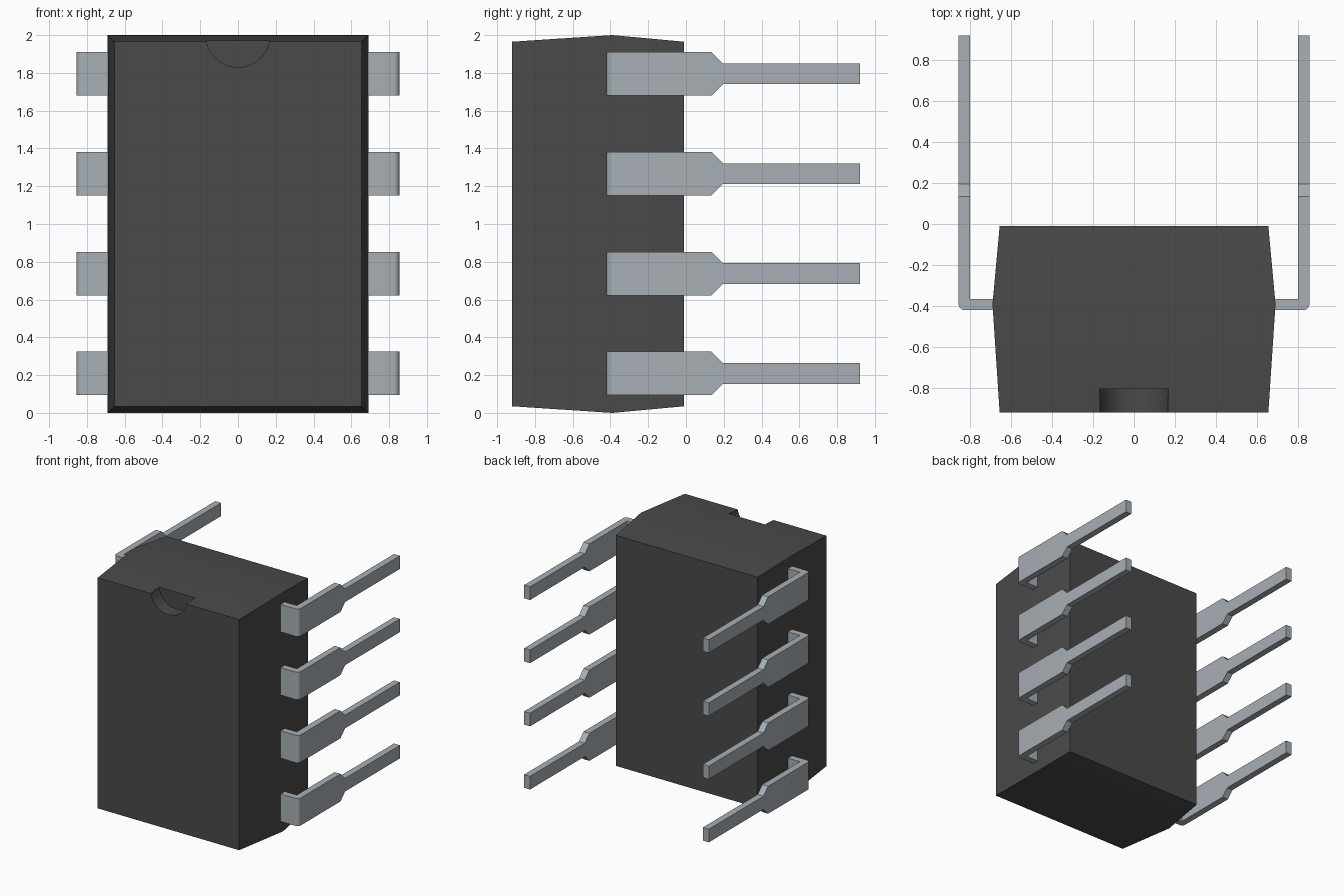
import bpy, bmesh, math

cube = bpy.data.objects.get("Cube")
if cube:
    bpy.data.objects.remove(cube, do_unlink=True)


def material(name, rgb, roughness, metallic=0.0):
    m = bpy.data.materials.new(name)
    m.use_nodes = True
    m.diffuse_color = (*rgb, 1)
    bsdf = m.node_tree.nodes["Principled BSDF"]
    bsdf.inputs["Base Color"].default_value = (*rgb, 1)
    bsdf.inputs["Roughness"].default_value = roughness
    bsdf.inputs["Metallic"].default_value = metallic
    return m


def loft(name, rings, mat):
    """Bridge a list of four-point rings into a closed solid."""
    bm = bmesh.new()
    loops = [[bm.verts.new(p) for p in ring] for ring in rings]
    for a, b in zip(loops, loops[1:]):
        for i in range(4):
            j = (i + 1) % 4
            bm.faces.new((a[i], a[j], b[j], b[i]))
    bm.faces.new(loops[0])
    bm.faces.new(loops[-1])
    bmesh.ops.remove_doubles(bm, verts=bm.verts, dist=1e-5)
    bmesh.ops.recalc_face_normals(bm, faces=bm.faces)
    mesh = bpy.data.meshes.new(name)
    bm.to_mesh(mesh)
    bm.free()
    mesh.materials.append(mat)
    obj = bpy.data.objects.new(name, mesh)
    bpy.context.collection.objects.link(obj)
    return obj


def smooth(obj):
    bpy.ops.object.select_all(action='DESELECT')
    obj.select_set(True)
    bpy.context.view_layer.objects.active = obj
    bpy.ops.object.shade_smooth_by_angle(angle=math.radians(25))


plastic = material("dark plastic", (0.068, 0.068, 0.068), 0.6)
metal = material("grey metal", (0.39, 0.43, 0.46), 0.5)

# Body: tapers from a wide parting line to the front and back faces
body_rings = []
for y, inset in ((-0.92, 0.035), (-0.39, 0), (-0.01, 0.035)):
    x, low, high = 0.69 - inset, inset, 2 - inset
    body_rings.append([(-x, y, low), (x, y, low), (x, y, high), (-x, y, high)])
body = loft("body", body_rings, plastic)

# Half-round orientation notch at the top of the front face
bpy.ops.mesh.primitive_cylinder_add(vertices=48, radius=0.17, depth=0.2,
                                    location=(0, -0.905, 2.0),
                                    rotation=(math.pi / 2, 0, 0))
cutter = bpy.context.object
cutter.name = "notch_cutter"
cutter.hide_render = True
cutter.data.materials.append(plastic)
cut = body.modifiers.new("notch", 'BOOLEAN')
cut.operation = 'DIFFERENCE'
cut.solver = 'EXACT'
cut.object = cutter
bpy.context.view_layer.objects.active = body
bpy.ops.object.modifier_apply(modifier=cut.name)
bpy.data.objects.remove(cutter, do_unlink=True)
smooth(body)

# Pin path: outer point, inner point, half height
OUT, IN, FRONT, BACK, R = 0.855, 0.80, -0.42, -0.365, 0.03
stations = [((0.675, FRONT), (0.675, BACK), 0.115)]
for i in range(7):
    a = math.radians(-90 + 15 * i)
    stations.append(((OUT - R + R * math.cos(a), FRONT + R + R * math.sin(a)),
                     (IN, BACK), 0.115))
for y, half in ((0.135, 0.115), (0.195, 0.055), (0.92, 0.055)):
    stations.append(((OUT, y), (IN, y), half))

# Four bent pins on each side
for side, label in ((1, "left"), (-1, "right")):
    for n in range(4):
        z = 0.209 + n * 0.5287
        rings = [[(side * o[0], o[1], z - h), (side * o[0], o[1], z + h),
                  (side * i[0], i[1], z + h), (side * i[0], i[1], z - h)]
                 for o, i, h in stations]
        smooth(loft(f"{label}_pin_{n + 1}", rings, metal))
